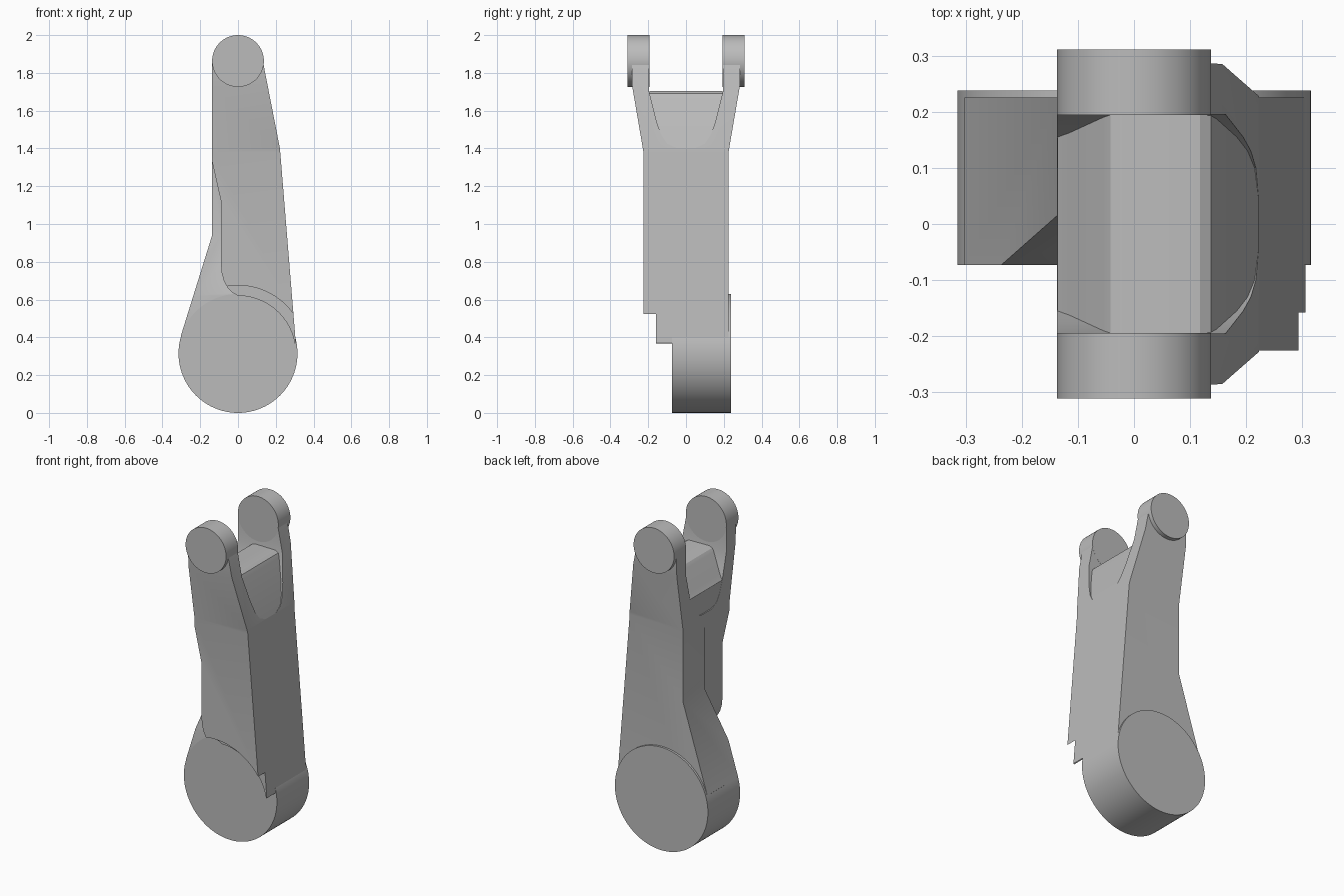
import bpy
import bmesh
import math

cube = bpy.data.objects.get("Cube")
if cube:
    bpy.data.objects.remove(cube, do_unlink=True)

grey = bpy.data.materials.new("plain grey")
grey.use_nodes = True
COLOUR = (0.5, 0.5, 0.5, 1)
grey.diffuse_color = COLOUR
grey.node_tree.nodes["Principled BSDF"].inputs["Base Color"].default_value = COLOUR


def prism(name, outline, low, high, axis="y"):
    """Extrude an outline along y (points are x, z) or along x (points are y, z)."""
    place = (lambda a, b, d: (a, d, b)) if axis == "y" else (lambda a, b, d: (d, a, b))
    bm = bmesh.new()
    face = bm.faces.new([bm.verts.new(place(a, b, low)) for a, b in outline])
    moved = bmesh.ops.extrude_face_region(bm, geom=[face])["geom"]
    shift = place(0, 0, high - low)
    bmesh.ops.translate(bm, vec=shift, verts=[g for g in moved if isinstance(g, bmesh.types.BMVert)])
    bmesh.ops.recalc_face_normals(bm, faces=bm.faces)
    mesh = bpy.data.meshes.new(name)
    bm.to_mesh(mesh)
    bm.free()
    obj = bpy.data.objects.new(name, mesh)
    bpy.context.collection.objects.link(obj)
    mesh.materials.append(grey)
    return obj


def disc(name, radius, height, low, high, sides=96):
    turn = 2 * math.pi / sides
    ring = [(radius * math.cos(i * turn), height + radius * math.sin(i * turn)) for i in range(sides)]
    return prism(name, ring, low, high)


def combine(obj, tool, operation):
    mod = obj.modifiers.new("combine", "BOOLEAN")
    mod.operation = operation
    mod.solver = "EXACT"
    mod.object = tool
    bpy.context.view_layer.objects.active = obj
    bpy.ops.object.modifier_apply(modifier=mod.name)
    bpy.data.objects.remove(tool, do_unlink=True)


def mirrored(half):
    return half + [(-a, b) for a, b in reversed(half)]


BASE_Z, TIP_Z, TIP_R = 0.315, 1.863, 0.137

# Arm: side outline crossed with the flared front-to-back outline
arm = prism("arm", [(0.2, 0.3), (0.306, 0.37), (0.222, 1.4), (0.134, 1.85), (0.13, TIP_Z),
                    (-TIP_R, TIP_Z), (-TIP_R, 0.94), (-0.302, 0.41), (-0.2, 0.3)], -0.4, 0.4)
flare = prism("flare", mirrored([(0.225, 0.1), (0.225, 1.38), (0.285, 1.73), (0.288, 1.95)]),
              -0.5, 0.5, "x")
combine(arm, flare, "INTERSECT")

# Round stepped clearance at the front of the base
combine(arm, disc("outer_clearance", 0.36, BASE_Z, -0.5, -0.158), "DIFFERENCE")
combine(arm, disc("inner_clearance", 0.305, BASE_Z, -0.4, -0.073), "DIFFERENCE")

# Recess along the front of the right edge, with a sloping floor
recess = prism("recess", [(-0.5, 0.05), (0, 0.05), (0, 0.62), (-0.03, 0.637), (-0.055, 0.662),
                          (-0.075, 0.7), (-0.086, 0.74), (-0.09, 0.79), (-0.09, 1.12),
                          (-0.138, 1.335), (-0.5, 1.335)], -0.6, 0.3)
floor = prism("recess_floor", [(-0.5, 0), (-0.073, 0), (-0.073, 0.62), (0.015, 0.94),
                               (0.015, 1.5), (-0.5, 1.5)], -0.8, 0.8, "x")
combine(recess, floor, "INTERSECT")
combine(arm, recess, "DIFFERENCE")

# Fork slot with curved cheeks
slot = prism("slot", mirrored([(0.195, 2.2), (0.195, 1.7), (0.175, 1.62), (0.155, 1.54),
                               (0.13, 1.47), (0.1, 1.425), (0.05, 1.402)]), -0.6, 0.6, "x")
combine(arm, slot, "DIFFERENCE")

# Rounded block between the fork cheeks
block = prism("fork_block", [(0.15, 1.3), (0.2, 1.35), (0.222, 1.4), (0.147, 1.67), (0.137, 1.692),
                             (0.118, 1.703), (-0.02, 1.705), (-0.042, 1.697), (-0.055, 1.68),
                             (-0.115, 1.57), (-0.136, 1.54), (-0.136, 1.42), (-0.1, 1.3)],
              -0.1945, 0.1945)
# Taper the lower part of the block so it stays inside the arm
keep = prism("block_limit", mirrored([(0.1945, 1.75), (0.1945, 1.69), (0.2, 1.5), (0.2, 1.2)]),
             -0.5, 0.5, "x")
combine(block, keep, "INTERSECT")

# Base disc and the pair of fork tip discs
parts = [arm, block, disc("base_disc", 0.315, BASE_Z, -0.0735, 0.238)]
for name, side in (("front_tip_disc", -1), ("back_tip_disc", 1)):
    low, high = sorted((side * 0.1945, side * 0.311))
    parts.append(disc(name, TIP_R, TIP_Z, low, high))

# Smooth the curved surfaces and keep the hard edges
for part in parts:
    bpy.ops.object.select_all(action="DESELECT")
    part.select_set(True)
    bpy.context.view_layer.objects.active = part
    bpy.ops.object.shade_smooth_by_angle(angle=math.radians(25))
